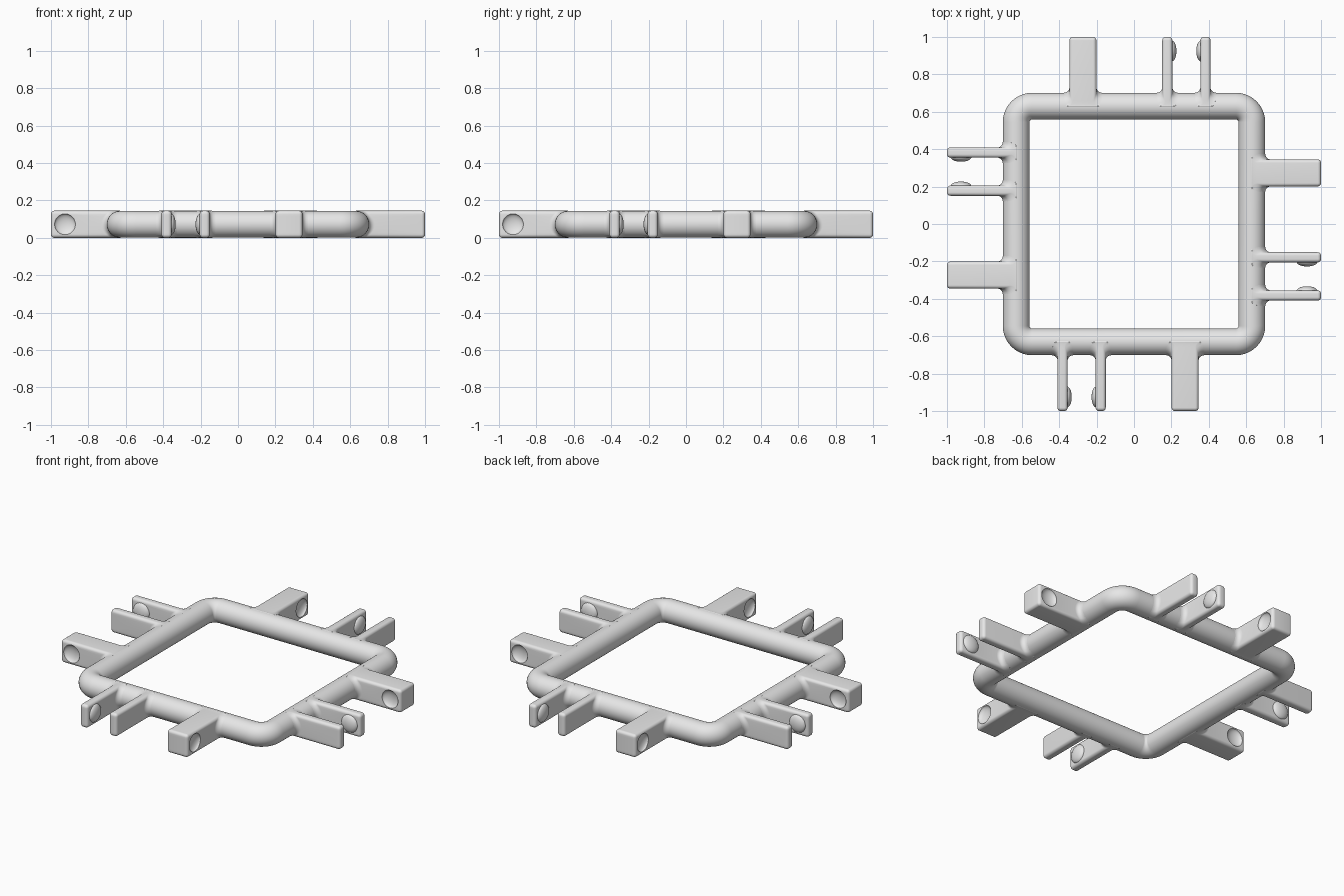
import bpy, bmesh
from math import sin, cos, pi, sqrt, radians

cube = bpy.data.objects.get("Cube")
if cube:
    bpy.data.objects.remove(cube, do_unlink=True)

HALF_H = 0.0725   # half height of the arms
TUBE_R = 0.0715   # tube radius of the frame
PATH = 0.63       # distance of the tube centre line from the middle
CORNER = 0.085    # centre line corner radius
BEVEL = 0.018     # edge rounding of the arms
FILLET = 0.03     # flare where an arm meets the frame
SNAP_Y = -0.925   # position of bumps and dimples along an arm

grey = bpy.data.materials.new("light grey plastic")
grey.use_nodes = True
grey.diffuse_color = (0.8, 0.8, 0.8, 1)
grey.node_tree.nodes["Principled BSDF"].inputs["Base Color"].default_value = (0.8, 0.8, 0.8, 1)


def make_object(name, bm):
    bmesh.ops.remove_doubles(bm, verts=bm.verts, dist=1e-5)
    bmesh.ops.recalc_face_normals(bm, faces=bm.faces)
    mesh = bpy.data.meshes.new(name)
    bm.to_mesh(mesh)
    bm.free()
    mesh.materials.append(grey)
    obj = bpy.data.objects.new(name, mesh)
    bpy.context.collection.objects.link(obj)
    return obj


def activate(obj):
    bpy.ops.object.select_all(action='DESELECT')
    obj.select_set(True)
    bpy.context.view_layer.objects.active = obj


def smooth(obj):
    activate(obj)
    bpy.ops.object.shade_smooth_by_angle(angle=radians(35))


def bridge(bm, a, b):
    n = len(a)
    for i in range(n):
        bm.faces.new((a[i], a[(i + 1) % n], b[(i + 1) % n], b[i]))


# Square tube frame: a circle swept round a rounded square
def make_frame():
    bm = bmesh.new()
    rings, steps, sides = [], 10, 40
    for quarter in range(4):
        mid = pi / 4 + quarter * pi / 2
        cx = (PATH - CORNER) * sqrt(2) * cos(mid)
        cy = (PATH - CORNER) * sqrt(2) * sin(mid)
        for s in range(steps + 1):
            a = quarter * pi / 2 + s / steps * pi / 2
            ring = []
            for k in range(sides):
                t = 2 * pi * k / sides
                d = CORNER + TUBE_R * cos(t)
                ring.append(bm.verts.new((cx + d * cos(a), cy + d * sin(a),
                                          HALF_H + TUBE_R * sin(t))))
            rings.append(ring)
    for i, ring in enumerate(rings):
        bridge(bm, ring, rings[(i + 1) % len(rings)])
    return make_object("square_frame", bm)


# Outline of half an arm at one height, from tip to flared root
def half_outline(w, z, inset):
    r = BEVEL - inset
    pts = []
    for s in range(6):
        a = pi / 2 * (1 - s / 5)
        pts.append((w - BEVEL + r * cos(a), 1 - BEVEL + r * sin(a), z))
    surface = PATH + sqrt(max(0, TUBE_R ** 2 - z ** 2))
    for s in range(7):
        a = pi / 2 * s / 6
        pts.append((w - inset + FILLET * (1 - cos(a)),
                    surface + FILLET * (1 - sin(a)), z))
    pts.append((w - inset + FILLET, 0.61, z * 0.9))
    return pts


# Arm lofted through stacked outlines, pointing to the front
def make_arm(name, x, w):
    arc = [pi / 2 * s / 6 for s in range(7)]
    flat = HALF_H - BEVEL
    levels = [(-flat - BEVEL * sin(a), BEVEL * (1 - cos(a))) for a in reversed(arc)]
    levels += [(flat * (s / 5 - 1), 0) for s in range(1, 10)]
    levels += [(flat + BEVEL * sin(a), BEVEL * (1 - cos(a))) for a in arc]
    bm = bmesh.new()
    rings = []
    for z, inset in levels:
        half = half_outline(w, z, inset)
        full = half + [(-px, py, pz) for px, py, pz in reversed(half)]
        rings.append([bm.verts.new((x + px, -py, HALF_H + pz)) for px, py, pz in full])
    for a, b in zip(rings, rings[1:]):
        bridge(bm, a, b)
    for ring in (rings[0], rings[-1]):
        n = len(ring)
        for i in range(n // 2 - 1):
            bm.faces.new((ring[i], ring[i + 1], ring[n - 2 - i], ring[n - 1 - i]))
    return make_object(name, bm)


# Add a shallow lens to an arm, or cut it away
def apply_lens(obj, x, operation):
    bm = bmesh.new()
    bmesh.ops.create_uvsphere(bm, u_segments=32, v_segments=20, radius=1)
    bmesh.ops.scale(bm, vec=(0.025, 0.056, 0.056), verts=bm.verts)
    bmesh.ops.translate(bm, vec=(x, SNAP_Y, HALF_H), verts=bm.verts)
    lens = make_object("snap_lens", bm)
    lens.hide_render = True
    mod = obj.modifiers.new("snap", 'BOOLEAN')
    mod.operation = operation
    mod.solver = 'EXACT'
    mod.object = lens
    activate(obj)
    bpy.ops.object.modifier_apply(modifier=mod.name)
    bpy.data.objects.remove(lens, do_unlink=True)


frame = make_frame()
smooth(frame)

# Solid tab with a dimple on each side
TAB_X, TAB_W = 0.273, 0.072
tab = make_arm("front_tab", TAB_X, TAB_W)
for side in (-1, 1):
    apply_lens(tab, TAB_X + side * (TAB_W + 0.002), 'DIFFERENCE')

# Pair of clip prongs with bumps facing each other
PRONG_W = 0.027
prongs = []
for label, x, side in (("outer", -0.382, 1), ("inner", -0.178, -1)):
    prong = make_arm("front_" + label + "_prong", x, PRONG_W)
    apply_lens(prong, x + side * (PRONG_W - 0.003), 'UNION')
    prongs.append(prong)

# Repeat the tab and clip on the other three sides
for part in [tab] + prongs:
    smooth(part)
    for turn, place in enumerate(("left", "back", "right"), 1):
        copy = part.copy()
        copy.name = part.name.replace("front", place)
        copy.rotation_euler.z = turn * pi / 2
        bpy.context.collection.objects.link(copy)
